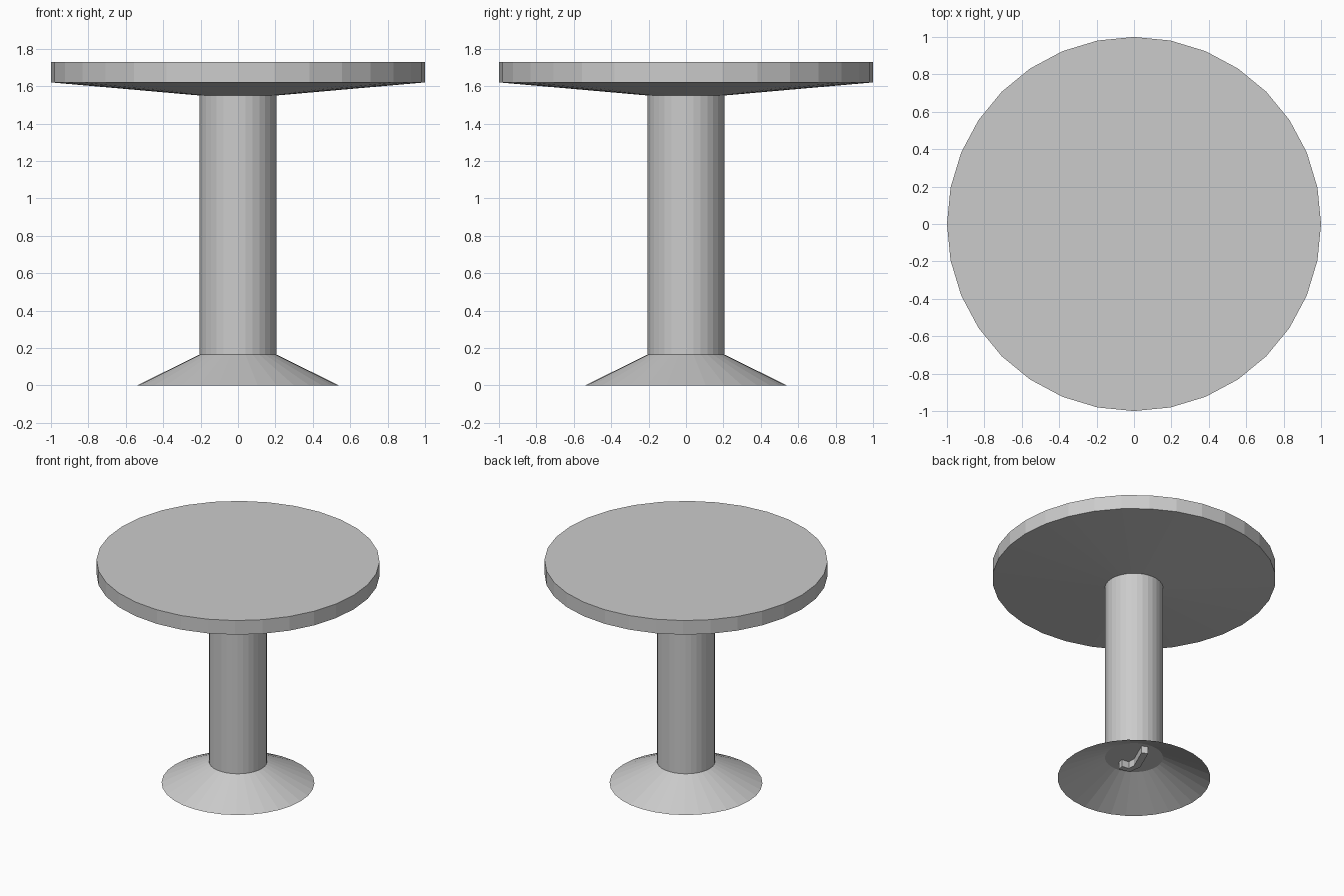
import bpy, bmesh, math
from mathutils import Vector

if "Cube" in bpy.data.objects:
    bpy.data.objects.remove(bpy.data.objects["Cube"])

SIDES = 32


def finish(name, bm):
    mesh = bpy.data.meshes.new(name)
    bm.to_mesh(mesh)
    bm.free()
    obj = bpy.data.objects.new(name, mesh)
    bpy.context.collection.objects.link(obj)
    return obj


def lathe(name, profile, cap_bottom=False, cap_top=False):
    """Revolve (radius, z) points into a flat-faced surface, bottom to top."""
    bm = bmesh.new()
    rings = [[bm.verts.new((r * math.cos(math.tau * i / SIDES),
                            r * math.sin(math.tau * i / SIDES), z))
              for i in range(SIDES)] for r, z in profile]
    for lo, hi in zip(rings, rings[1:]):
        for i in range(SIDES):
            j = (i + 1) % SIDES
            bm.faces.new((lo[i], lo[j], hi[j], hi[i]))
    if cap_bottom:
        bm.faces.new(rings[0][::-1])
    if cap_top:
        bm.faces.new(rings[-1])
    return finish(name, bm)


def ribbon(name, path, half_width, z0, z1):
    """Extrude a flat path of constant width between two heights."""
    pts = [Vector(p) for p in path]
    left, right = [], []
    for i, p in enumerate(pts):
        d = (pts[min(i + 1, len(pts) - 1)] - pts[max(i - 1, 0)]).normalized()
        n = Vector((-d.y, d.x)) * half_width
        left.append(p + n)
        right.append(p - n)
    bm = bmesh.new()
    vl = [[bm.verts.new((p.x, p.y, z)) for p in left] for z in (z0, z1)]
    vr = [[bm.verts.new((p.x, p.y, z)) for p in right] for z in (z0, z1)]
    loops = (vl[0], vr[0], vr[1], vl[1])
    for a, b in zip(loops, loops[1:] + loops[:1]):
        for i in range(len(pts) - 1):
            bm.faces.new((a[i], b[i], b[i + 1], a[i + 1]))
    for k in (0, -1):
        bm.faces.new([loop[k] for loop in loops])
    bmesh.ops.recalc_face_normals(bm, faces=bm.faces)
    return finish(name, bm)


# Round top with a shallow conical underside
lathe("table_top", [(0.205, 1.55), (1.0, 1.62), (1.0, 1.73)], cap_top=True)

# Column, closed at the bottom inside the hollow foot
lathe("column", [(0.205, 0.165), (0.205, 1.55)], cap_bottom=True)

# Hollow flared foot
lathe("foot", [(0.54, 0.0), (0.205, 0.165)])

# Small curved hook under the column; path is (across, towards back right)
hook = [(0.09, 0.15), (0.055, 0.06), (0.02, -0.03), (-0.04, -0.08), (-0.1, -0.04)]
s = math.sqrt(0.5)
ribbon("underside_hook", [((w - u) * s, (w + u) * s) for u, w in hook],
       0.024, 0.11, 0.165)
